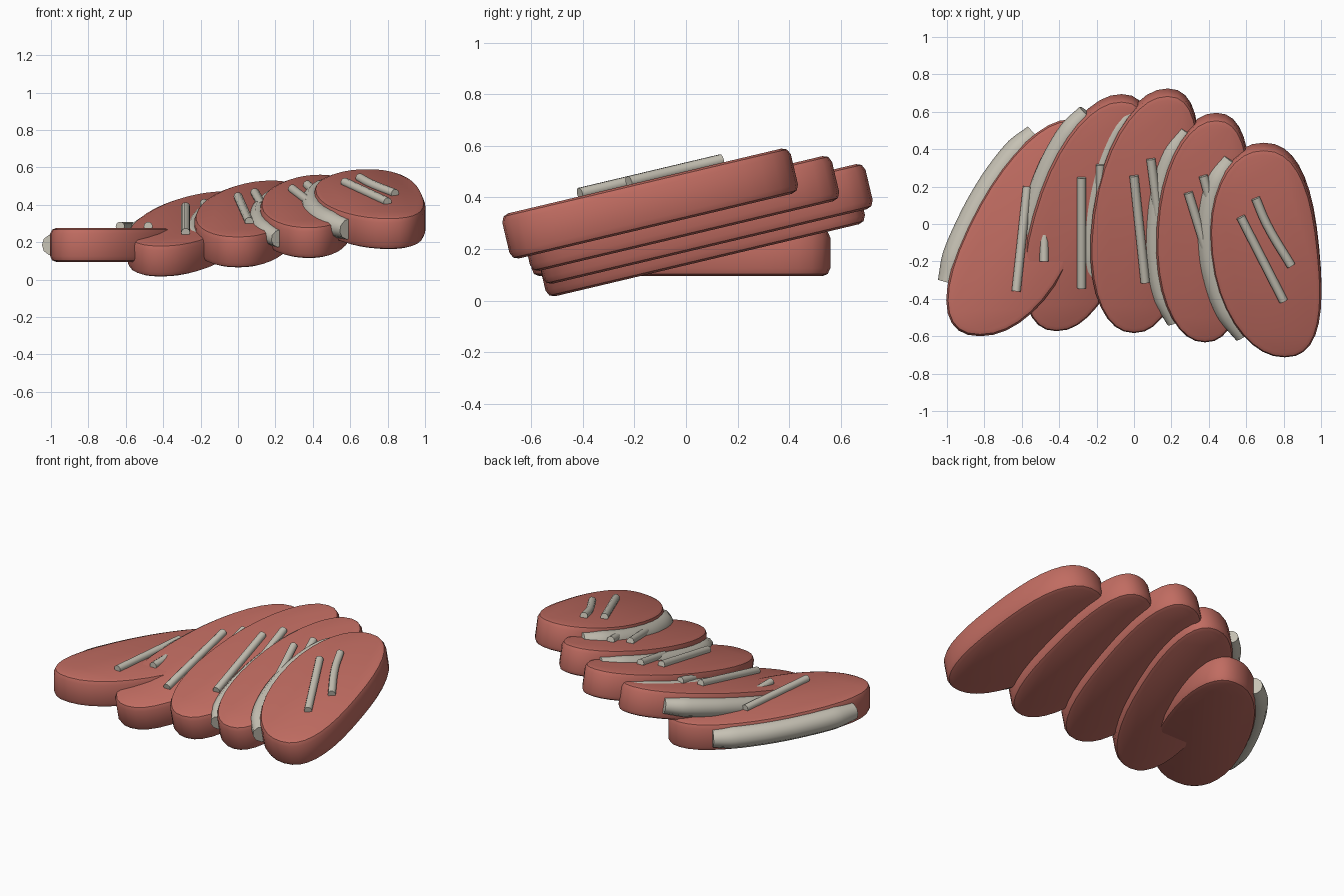
import bpy
import bmesh
import math
from mathutils import Vector

cube = bpy.data.objects.get("Cube")
if cube:
    bpy.data.objects.remove(cube, do_unlink=True)


def make_material(name, colour):
    mat = bpy.data.materials.new(name)
    mat.use_nodes = True
    mat.diffuse_color = (*colour, 1)
    shader = mat.node_tree.nodes["Principled BSDF"]
    shader.inputs["Base Color"].default_value = (*colour, 1)
    return mat


MEAT = make_material("meat red", (0.53, 0.15, 0.12))
FAT = make_material("fat cream", (0.57, 0.54, 0.46))
THICKNESS = 0.18
TILT = math.atan(0.237)
SIDES = 36


def soften(value):
    """Power that makes the oval a little fuller than an ellipse."""
    return math.copysign(abs(value) ** 0.9, value)


def outline_point(shape, angle):
    """Point on a leaning, slightly bent egg-shaped oval."""
    centre, half_width, half_length, lean, bend, egg = shape
    across, along = soften(math.cos(angle)), soften(math.sin(angle))
    x = half_width * across * (1 - egg * along) + lean * half_length * along + bend * along ** 2
    return Vector(centre) + Vector((x, half_length * along))


def on_slice(point, height, tilt, depth):
    """Point on a tilted slice, sunk by depth along its normal."""
    x, y = point
    return Vector((x, y + depth * math.sin(tilt),
                   height + y * math.tan(tilt) - depth * math.cos(tilt)))


def activate(obj):
    bpy.ops.object.select_all(action="DESELECT")
    obj.select_set(True)
    bpy.context.view_layer.objects.active = obj


def finish(obj, mat):
    obj.data.materials.clear()
    obj.data.materials.append(mat)
    activate(obj)
    bpy.ops.object.shade_smooth_by_angle(angle=math.radians(40))


def make_slice(name, shape, height, tilt):
    """Slab with rounded rims, lofted from inset copies of one outline."""
    loop = [outline_point(shape, math.tau * i / SIDES) for i in range(SIDES)]
    inward = []
    for i in range(SIDES):
        along = (loop[(i + 1) % SIDES] - loop[i - 1]).normalized()
        inward.append(Vector((-along.y, along.x)))
    rim = [(0.03, 0), (0.01, 0.008), (0, 0.03)]
    profile = rim + [(inset, THICKNESS - sink) for inset, sink in reversed(rim)]

    bm = bmesh.new()
    rings = []
    for inset, sink in profile:
        rings.append([bm.verts.new(on_slice(p + n * inset, height, tilt, sink))
                      for p, n in zip(loop, inward)])
    for upper, lower in zip(rings, rings[1:]):
        for i in range(SIDES):
            bm.faces.new((upper[i - 1], lower[i - 1], lower[i], upper[i]))
    bm.faces.new(rings[0])
    bm.faces.new(rings[-1][::-1])
    bmesh.ops.recalc_face_normals(bm, faces=bm.faces)
    mesh = bpy.data.meshes.new(name)
    bm.to_mesh(mesh)
    bm.free()
    obj = bpy.data.objects.new(name, mesh)
    bpy.context.collection.objects.link(obj)
    finish(obj, MEAT)


def make_strip(name, points, radius, taper=1.0):
    """Round strip of fat along a smooth path."""
    curve = bpy.data.curves.new(name, "CURVE")
    curve.dimensions = "3D"
    curve.bevel_depth = radius
    curve.bevel_resolution = 3
    curve.resolution_u = 6
    curve.use_fill_caps = True
    spline = curve.splines.new("BEZIER")
    spline.bezier_points.add(len(points) - 1)
    for knot, point in zip(spline.bezier_points, points):
        knot.co = point
        knot.handle_left_type = knot.handle_right_type = "AUTO"
    for end in (spline.bezier_points[0], spline.bezier_points[-1]):
        end.radius = taper
    obj = bpy.data.objects.new(name, curve)
    bpy.context.collection.objects.link(obj)
    activate(obj)
    bpy.ops.object.convert(target="MESH")
    finish(bpy.context.object, FAT)


# Name, shape (centre, half width, half length, lean, bend, egg), height, tilt,
# rim end angle, rim radius, paths of the thin strips on top
SLICES = [
    ("first", ((-0.58, -0.02), 0.31, 0.58, 0.42, 0, 0.1), 0.275, 0, 208, 0.07,
     [[(-0.57, 0.2), (-0.63, -0.36)], [(-0.48, -0.02), (-0.48, -0.2)]]),
    ("second", ((-0.26, 0.04), 0.28, 0.62, 0.28, 0.02, 0), 0.322, TILT, 210, 0.06,
     [[(-0.28, 0.25), (-0.28, -0.34)], [(-0.18, 0.32), (-0.17, -0.14)]]),
    ("third", ((0.05, 0.05), 0.27, 0.64, 0.14, 0.04, 0), 0.373, TILT, 215, 0.05,
     [[(0, 0.26), (0.06, -0.31)], [(0.09, 0.35), (0.13, 0.05)]]),
    ("fourth", ((0.37, -0.04), 0.25, 0.6, 0.05, 0.04, 0), 0.435, TILT, 235, 0.06,
     [[(0.29, 0.17), (0.38, -0.12)], [(0.37, 0.26), (0.42, 0.08)]]),
    ("fifth", ((0.7, -0.16), 0.29, 0.56, -0.1, 0.05, 0), 0.502, TILT, 232, 0.07,
     [[(0.57, 0.04), (0.8, -0.41)], [(0.65, 0.14), (0.71, 0), (0.84, -0.22)]]),
]

for label, shape, height, tilt, rim_end, rim_radius, strips in SLICES:
    make_slice(label + " meat slice", shape, height, tilt)

    # Fat rim along the right-hand edge, half sunk into the slab
    start, end, steps = math.radians(122), math.radians(rim_end), 6
    rim_path = [on_slice(outline_point(shape, start + (end - start) * i / steps),
                         height, tilt, THICKNESS / 2) for i in range(steps + 1)]
    make_strip(label + " fat rim", rim_path, rim_radius, 0.8)

    # Thin fat strips lying on top
    for number, path in enumerate(strips, start=1):
        points = [on_slice(p, height, tilt, -0.01) for p in path]
        make_strip(f"{label} fat strip {number}", points, 0.024)
